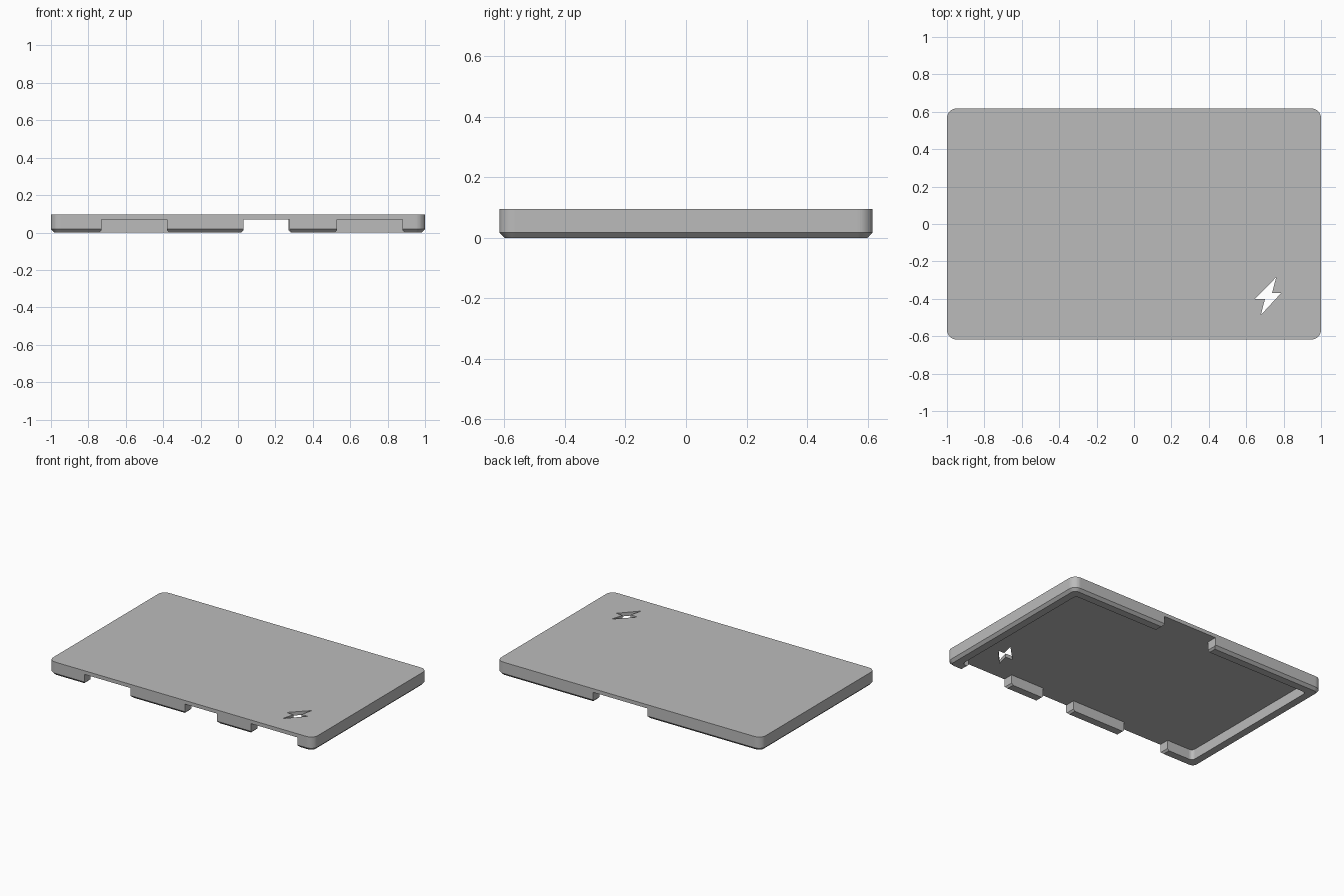
import bpy, bmesh, math
from mathutils import Vector

cube = bpy.data.objects.get("Cube")
if cube:
    bpy.data.objects.remove(cube, do_unlink=True)

HALF_X, HALF_Y, HEIGHT = 1.0, 0.617, 0.095
PLATE_Z = 0.07      # underside of the top plate
WALL = 0.07         # rim thickness
CHAMFER = 0.018
RADIUS = 0.05

grey = bpy.data.materials.new("plain grey")
grey.use_nodes = True
grey.diffuse_color = (0.5, 0.5, 0.5, 1)
grey.node_tree.nodes["Principled BSDF"].inputs["Base Color"].default_value = (0.5, 0.5, 0.5, 1)


def rounded_rect(inset, z, segments=10):
    """Ring of points around a rounded rectangle, inset from the outer size."""
    r = max(RADIUS - inset, 0.025)
    cx, cy = HALF_X - inset - r, HALF_Y - inset - r
    ring = []
    for quarter, (sx, sy) in enumerate([(1, 1), (-1, 1), (-1, -1), (1, -1)]):
        for i in range(segments + 1):
            a = (quarter + i / segments) * math.pi / 2
            ring.append(Vector((sx * cx + r * math.cos(a), sy * cy + r * math.sin(a), z)))
    return ring


def loft(name, rings):
    """Closed solid through a list of matching rings."""
    bm = bmesh.new()
    loops = [[bm.verts.new(p) for p in ring] for ring in rings]
    n = len(loops[0])
    for low, high in zip(loops, loops[1:]):
        for i in range(n):
            j = (i + 1) % n
            bm.faces.new((low[i], low[j], high[j], high[i]))
    bm.faces.new(loops[0][::-1])
    bm.faces.new(loops[-1])
    bmesh.ops.recalc_face_normals(bm, faces=bm.faces[:])
    mesh = bpy.data.meshes.new(name)
    bm.to_mesh(mesh)
    bm.free()
    mesh.materials.append(grey)
    obj = bpy.data.objects.new(name, mesh)
    bpy.context.collection.objects.link(obj)
    return obj


def cut(target, cutter):
    """Subtract the cutter and remove it."""
    cutter.hide_render = True
    mod = target.modifiers.new("cut", 'BOOLEAN')
    mod.operation, mod.solver, mod.object = 'DIFFERENCE', 'EXACT', cutter
    bpy.context.view_layer.objects.active = target
    bpy.ops.object.modifier_apply(modifier=mod.name)
    bpy.data.objects.remove(cutter, do_unlink=True)


def notch(x0, x1, side):
    """Rim opening with small bevels at the foot of each tab."""
    c = 0.012
    profile = [(x0 - 2 * c, -c), (x0, c), (x0, PLATE_Z),
               (x1, PLATE_Z), (x1, c), (x1 + 2 * c, -c)]
    ys = (side * (HALF_Y + 0.05), side * (HALF_Y - WALL - 0.02))
    return loft("notch_cutter", [[Vector((x, y, z)) for x, z in profile] for y in ys])


# Solid lid with a chamfered lower edge
lid = loft("lid", [rounded_rect(CHAMFER, 0), rounded_rect(0, CHAMFER), rounded_rect(0, HEIGHT)])

# Hollow underside
cut(lid, loft("hollow_cutter", [rounded_rect(WALL, -0.05), rounded_rect(WALL, PLATE_Z)]))

# Three openings in the front rim, one in the back rim
for x0, x1, side in [(-0.73, -0.38, -1), (0.03, 0.275, -1), (0.53, 0.88, -1), (-0.14, 0.27, 1)]:
    cut(lid, notch(x0, x1, side))

# Lightning-shaped hole through the plate
bolt = [(0.76, -0.285), (0.647, -0.40), (0.70, -0.402),
        (0.678, -0.487), (0.786, -0.37), (0.738, -0.37)]
cut(lid, loft("bolt_cutter", [[Vector((x, y, z)) for x, y in bolt] for z in (0.03, 0.15)]))
